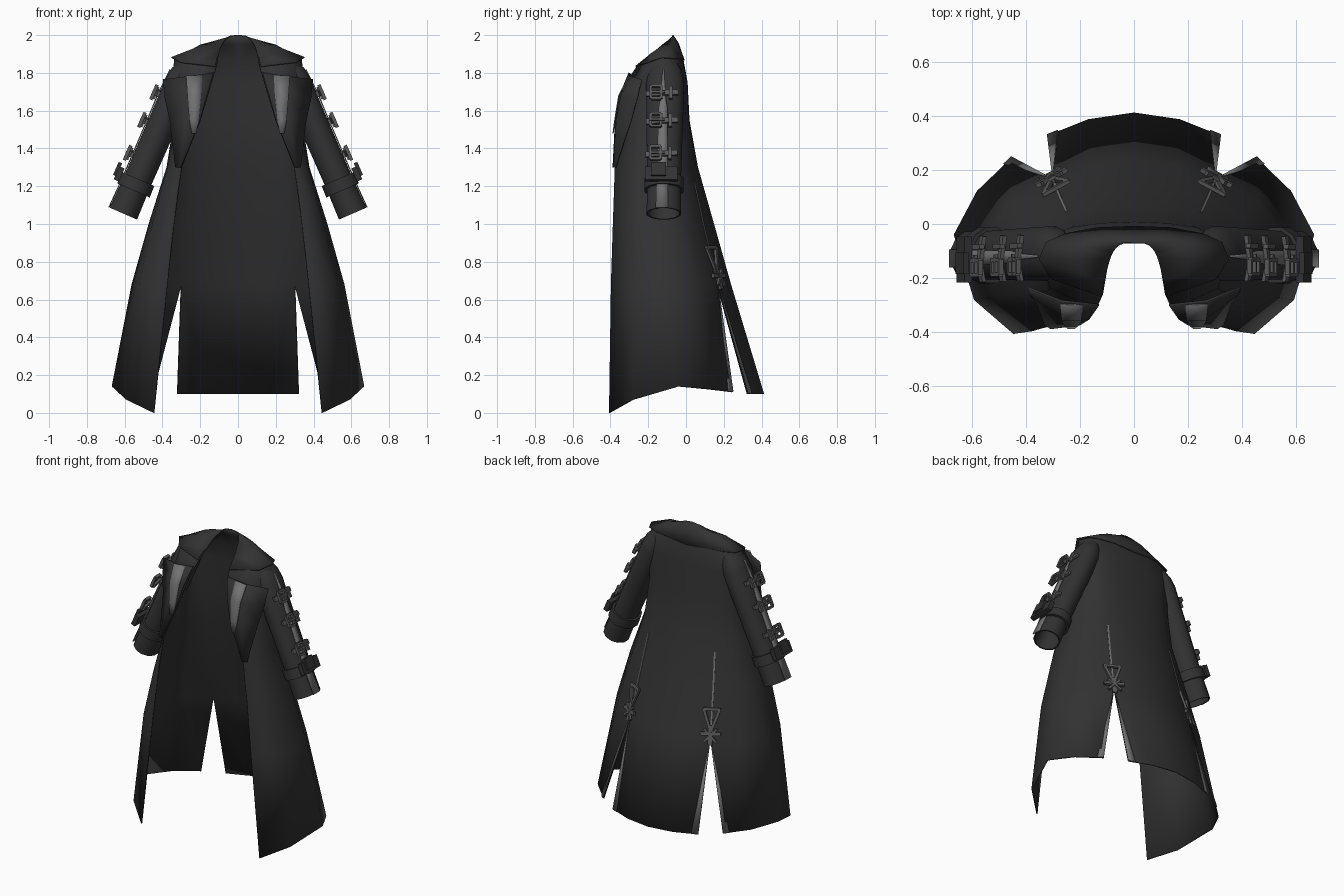
import bpy, bmesh, math
from mathutils import Vector as V

if "Cube" in bpy.data.objects:
    bpy.data.objects.remove(bpy.data.objects["Cube"])


def material(name, v):
    m = bpy.data.materials.new(name)
    m.diffuse_color = (v, v, v, 1)
    m.use_nodes = True
    m.node_tree.nodes["Principled BSDF"].inputs["Base Color"].default_value = m.diffuse_color
    return m


CLOTH = material("black cloth", 0.032)
GREY = material("grey lining", 0.17)
METAL = material("dark metal", 0.10)


def make(name, verts, faces, mat, thick=0.0, angle=40):
    """Half mesh, mirrored over x, optionally thickened."""
    me = bpy.data.meshes.new(name)
    me.from_pydata([tuple(v) for v in verts], [], faces)
    bm = bmesh.new()
    bm.from_mesh(me)
    bmesh.ops.remove_doubles(bm, verts=bm.verts, dist=0.0005)
    bmesh.ops.recalc_face_normals(bm, faces=bm.faces)
    bm.to_mesh(me)
    bm.free()
    ob = bpy.data.objects.new(name, me)
    bpy.context.collection.objects.link(ob)
    me.materials.append(mat)
    bpy.ops.object.select_all(action='DESELECT')
    ob.select_set(True)
    bpy.context.view_layer.objects.active = ob
    bpy.ops.object.shade_smooth_by_angle(angle=math.radians(angle))
    ob.modifiers.new("mirror", 'MIRROR').use_clip = True
    if thick:
        s = ob.modifiers.new("thickness", 'SOLIDIFY')
        s.thickness, s.offset = thick, 0
    return ob


def grid(rows, closed=False, base=0):
    n = len(rows[0])
    faces = []
    for r in range(len(rows) - 1):
        for c in range(n if closed else n - 1):
            a, d = r * n + c + base, r * n + (c + 1) % n + base
            faces.append((a, d, d + n, a + n))
    return [p for row in rows for p in row], faces


def boxes(name, bars, mat):
    """Each bar: start, end, surface normal, width, thickness."""
    vs, fs = [], []
    for a, b, n, w, t in bars:
        side = (b - a).cross(n).normalized() * w / 2
        up = n.normalized() * t / 2
        k = len(vs)
        for p in (a, b):
            vs += [p - side - up, p + side - up, p + side + up, p - side + up]
        for f in ((0, 1, 2, 3), (4, 7, 6, 5), (0, 4, 5, 1), (1, 5, 6, 2), (2, 6, 7, 3), (3, 7, 4, 0)):
            fs.append(tuple(i + k for i in f))
    return make(name, vs, fs, mat)


# Coat body: each level runs from back centre round to the front edge
levels = {
    0.68: [0, .235, .16, .215, .30, .165, .46, .08, .56, -.06, .52, -.27, .375, -.395],
    1.0: [0, .145, .15, .13, .27, .09, .40, .02, .47, -.08, .45, -.26, .34, -.385],
    1.3: [0, .06, .13, .05, .24, .025, .33, -.03, .375, -.11, .37, -.25, .30, -.375],
    1.55: [0, .015, .12, .01, .22, -.005, .30, -.04, .335, -.12, .32, -.25, .20, -.36],
    1.75: [0, .005, .12, 0, .23, -.015, .31, -.05, .345, -.12, .31, -.235, .14, -.315],
}
yoke = [
    [(0, -.015, 1.86), (.13, -.02, 1.87), (.24, -.04, 1.87), (.31, -.07, 1.87), (.335, -.13, 1.875), (.29, -.2, 1.85), (.115, -.26, 1.83)],
    [(0, -.045, 1.95), (.09, -.05, 1.955), (.15, -.07, 1.95), (.19, -.085, 1.94), (.2, -.13, 1.93), (.17, -.19, 1.89), (.105, -.2, 1.88)],
    [(0, -.07, 2), (.04, -.07, 1.995), (.06, -.08, 1.985), (.075, -.1, 1.965), (.085, -.12, 1.95), (.095, -.15, 1.925), (.1, -.17, 1.905)],
]
yoke = [[V(p) for p in row] for row in yoke]
upper = [[V((q[i], q[i + 1], z)) for i in range(0, 14, 2)] for z, q in levels.items()] + yoke
hem_back = [V((0, .41, .1)), V((.17, .385, .1)), V((.32, .325, .1))]
hem_side = [V((.45, .245, .11)), V((.58, .12, .125)), V((.665, -.04, .14)), V((.59, -.28, .07)), V((.445, -.405, 0))]
v1, f1 = grid([hem_back] + [r[:3] for r in upper])
v2, f2 = grid([hem_side] + [r[2:] for r in upper], base=len(v1))
make("coat_body", v1 + v2, f1 + f2, CLOTH, 0.007, 60)

# Shoulder collar laid over the yoke
pivot = V((0, -.12, 1.75))
collar = [[pivot + (p - pivot) * k for p in row] for row, k in zip(yoke, (1.05, 1.04, 1.0))]
for row in collar:
    row[0].x = 0
make("collar", *grid(collar), CLOTH, 0.006, 50)

# Lapels, with a grey stripe down each
lapel = [
    [(.13, -.30, 1.80), (.27, -.285, 1.78), (.395, -.235, 1.765)],
    [(.165, -.35, 1.68), (.27, -.345, 1.67), (.385, -.26, 1.66)],
    [(.20, -.372, 1.55), (.275, -.365, 1.55), (.36, -.29, 1.55)],
    [(.30, -.385, 1.3), (.31, -.385, 1.3), (.33, -.372, 1.3)],
]
make("lapel", *grid([[V(p) for p in r] for r in lapel]), CLOTH, 0.008)
stripe = [(.19, .275, -.300, 1.785), (.195, .268, -.356, 1.68), (.208, .258, -.377, 1.55), (.22, .245, -.386, 1.48)]
make("lapel_stripe", *grid([[V((a, y, z)), V((b, y, z))] for a, b, y, z in stripe]), GREY, 0.006)

# Grey facing along both edges of the back slits
apex = upper[0][2]
for name, edge, nxt, k in (("slit_facing_back", hem_back[2], hem_back[1], .27), ("slit_facing_side", hem_side[0], hem_side[1], .22)):
    inner = edge.lerp(nxt, k)
    n = (edge - apex).cross(inner - apex).normalized()
    n *= .007 if n.y > 0 else -.007
    make(name, [apex + n, edge + n, inner + n], [(0, 1, 2)], GREY, 0.004)

# Seam, triangle strap and buckle above each slit
N = V((.45, .85, .27)).normalized()
T = V((.88, -.47, 0)).normalized()


def seam(z, u=0, lift=.008):
    a, b, c = upper[0][2], upper[1][2], upper[2][2]
    p = a.lerp(b, (z - .68) / .32) if z < 1 else b.lerp(c, (z - 1) / .3)
    return p + T * u + N * lift


boxes("back_seam", [(seam(.7, 0, .004), seam(1, 0, .004), N, .01, .006),
                    (seam(1, 0, .004), seam(1.22, 0, .004), N, .01, .006)], GREY)
boxes("slit_straps", [(seam(.87, -.055, .016), seam(.87, .055, .016), N, .018, .014),
                      (seam(.87, -.05, .016), seam(.73, 0, .016), N, .018, .014),
                      (seam(.87, .05, .016), seam(.73, 0, .016), N, .018, .014),
                      (seam(.72, -.065, .02), seam(.72, .065, .02), N, .022, .016),
                      (seam(.75, -.04, .024), seam(.67, .04, .024), N, .014, .016),
                      (seam(.75, .04, .024), seam(.67, -.04, .024), N, .014, .016),
                      (seam(.77, 0, .018), seam(.65, 0, .018), N, .03, .012)], METAL)

# Sleeves: rings along a slanted axis
P0, P1 = V((.30, -.11, 1.76)), V((.607, -.118, 1.055))
D = (P1 - P0).normalized()
O = V((-D.z, 0, D.x)).normalized()
Y = V((0, 1, 0))
L = (P1 - P0).length


def on(s, o=0.0, y=0.0):
    """Point at distance s down the sleeve, o outward, y back."""
    return P0 + D * s + O * o + Y * y


def tube(name, profile, sides, mat):
    rows = []
    for s, ro, ry in profile:
        rows.append([on(s, ro * math.cos(t), ry * math.sin(t))
                     for t in (2 * math.pi * (i + .5) / sides for i in range(sides))])
    return make(name, *grid(rows, closed=True), mat, 0.0, 50)


tube("sleeve", [(-.09, .05, .07), (-.04, .075, .092), (.02, .083, .104), (.25, .08, .1), (.6, .078, .092),
                (L, .082, .094), (L, .074, .085), (.6, .07, .084)], 12, CLOTH)
tube("cuff_band", [(.57, .08, .09), (.57, .095, .106), (.635, .097, .108), (.635, .08, .09)], 12, CLOTH)
boxes("cuff_tab", [(on(.585, .104, -.10), on(.585, .104, .07), O, .075, .03),
                   (on(.565, .122, -.07), on(.565, .122, .01), O, .075, .02)], CLOTH)

# Grey stripe on the outside of each sleeve
line = [(-.03, .004, .077), (.12, .012, .085), (.2, .024, .083), (.45, .027, .081), (.6, .03, .08), (L, .033, .083)]
make("sleeve_stripe", *grid([[on(s, o, -w - .01), on(s, o, w - .01)] for s, w, o in line]), GREY, 0.006)

# Three buckled straps per sleeve
straps, frames = [], []
for s in (.115, .275, .465):
    straps += [(on(s, .082, -.10), on(s, .096, -.03), O, .03, .014),
               (on(s, .096, -.04), on(s - .01, .085, .07), O, .028, .016)]
    a, b, c, d = (on(s + i, .108, j) for i, j in ((-.036, -.075), (-.036, -.02), (.036, -.02), (.036, -.075)))
    frames += [(p, q, O, .014, .018) for p, q in ((a, b), (b, c), (c, d), (d, a))]
    frames += [(on(s - .035, .1, .03), on(s + .035, .1, .03), O, .018, .02),
               (on(s, .112, -.08), on(s, .112, .0), O, .012, .012)]
boxes("sleeve_straps", straps, METAL)
boxes("sleeve_buckles", frames, METAL)
